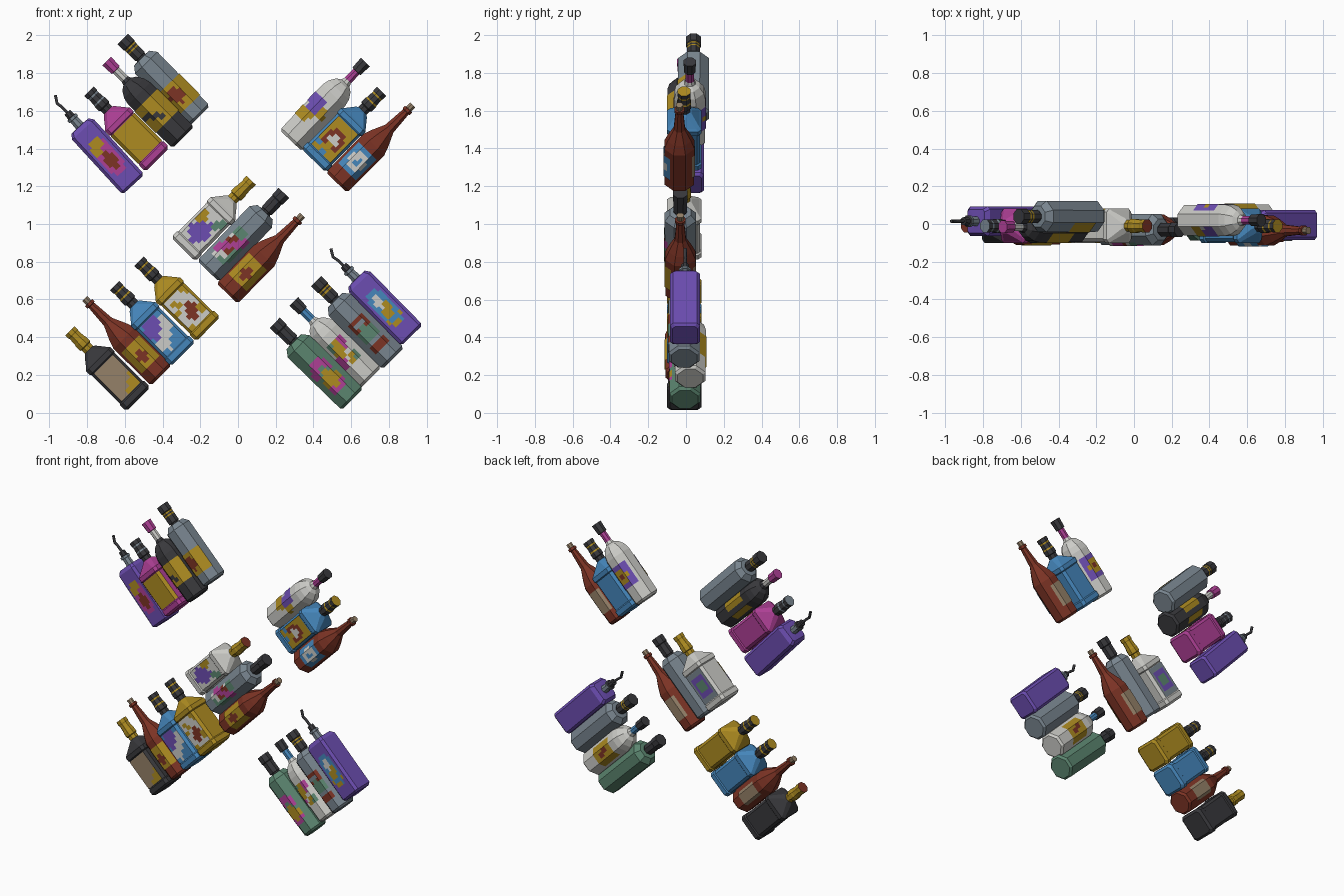
import bpy
from math import radians
from mathutils import Matrix, Vector

cube = bpy.data.objects.get("Cube")
if cube:
    bpy.data.objects.remove(cube, do_unlink=True)

# Colours, keyed by one letter for use in profiles and label patterns
PALETTE = {
    "p": ("purple", (.15, .075, .44)), "m": ("magenta", (.42, .05, .30)),
    "g": ("steel_grey", (.19, .235, .275)), "y": ("mustard", (.42, .26, .015)),
    "w": ("off_white", (.60, .60, .57)), "b": ("blue", (.06, .24, .50)),
    "r": ("red_brown", (.20, .033, .018)), "n": ("green", (.105, .235, .16)),
    "k": ("charcoal", (.04, .04, .045)), "t": ("tan", (.30, .22, .14)),
}
KEYS = list(PALETTE)
MATS = []
for title, rgb in PALETTE.values():
    mat = bpy.data.materials.new(title)
    mat.use_nodes = True
    mat.diffuse_color = (*rgb, 1)
    mat.node_tree.nodes["Principled BSDF"].inputs["Base Color"].default_value = (*rgb, 1)
    MATS.append(mat)


def make_object(name, verts, faces, colours, place):
    mesh = bpy.data.meshes.new(name)
    mesh.from_pydata(verts, [], faces)
    for mat in MATS:
        mesh.materials.append(mat)
    for poly, key in zip(mesh.polygons, colours):
        poly.material_index = KEYS.index(key)
    obj = bpy.data.objects.new(name, mesh)
    bpy.context.collection.objects.link(obj)
    obj.matrix_world = place
    return obj


def loft(name, rings, flat, place):
    """Eight-sided bottle from (height, radius, colour of the band above)."""
    verts, faces, colours = [], [], []
    for z, r, _ in rings:
        k = flat if r > .05 else .4
        for x, y in ((k, -1), (1, -k), (1, k), (k, 1), (-k, 1), (-1, k), (-1, -k), (-k, -1)):
            verts.append((x * r, y * r, z))
    for level, ring in enumerate(rings[:-1]):
        a = level * 8
        for i in range(8):
            j = (i + 1) % 8
            faces.append((a + i, a + j, a + j + 8, a + i + 8))
            colours.append(ring[2])
    faces += [tuple(range(7, -1, -1)), tuple(range(len(verts) - 8, len(verts)))]
    colours += [rings[0][2], rings[-1][2]]
    return make_object(name, verts, faces, colours, place)


def label(name, low, high, radius, flat, pattern, side, place):
    """Thin wrapped label; pattern rows run from neck to base, dots are bare."""
    rows = pattern.split("/")
    cols = len(rows[0])
    r = radius + .003
    verts, faces, colours = [], [], []
    for i in range(len(rows) + 1):
        z = high + (low - high) * i / len(rows)
        for j in range(cols + 1):
            u = 2 * j / cols - 1
            depth = min(1, 1 + flat - abs(u))
            verts.append((u * r * side, -depth * r * side, z))
    for i, row in enumerate(rows):
        for j, key in enumerate(row):
            if key != ".":
                a = i * (cols + 1) + j
                b = a + cols + 1
                faces.append((a, b, b + 1, a + 1))
                colours.append(key)
    make_object(name, verts, faces, colours, place)


def spout(name, place):
    curve = bpy.data.curves.new(name, "CURVE")
    curve.dimensions = "3D"
    curve.bevel_depth = .009
    curve.bevel_resolution = 1
    curve.use_fill_caps = True
    line = curve.splines.new("POLY")
    path = [(0, .51), (-.002, .56), (-.008, .59), (.015, .63)]
    line.points.add(len(path) - 1)
    for point, (x, z) in zip(line.points, path):
        point.co = (x, 0, z, 1)
    curve.materials.append(MATS[KEYS.index("k")])
    obj = bpy.data.objects.new(name, curve)
    bpy.context.collection.objects.link(obj)
    obj.matrix_world = place


# Bottle profiles: c = glass, n = neck, k = cap, s = cap stripe, e = cap end
def square(c, n, k, s, e):
    return [(0, .076, c), (.014, .091, c), (.045, .091, c), (.052, .085, c), (.265, .085, c),
            (.272, .091, c), (.30, .091, c), (.312, .08, c), (.36, .042, c), (.37, .03, n),
            (.395, .03, k), (.40, .037, k), (.432, .037, s), (.442, .034, k), (.475, .032, s),
            (.485, .032, k), (.49, .035, k), (.514, .035, e)]


def octagon(c, n, k, s, e):
    return [(0, .068, c), (.014, .081, c), (.40, .083, c), (.435, .056, c), (.437, .03, n),
            (.445, .03, k), (.447, .035, k), (.495, .035, s), (.505, .035, k), (.515, .035, s),
            (.525, .035, k), (.53, .039, k), (.578, .039, e)]


def domed(c, n, k, s, e):
    return [(0, .068, c), (.014, .081, c), (.33, .083, c), (.37, .074, c), (.405, .052, c),
            (.42, .029, c), (.44, .022, n), (.505, .022, k), (.507, .03, k), (.535, .031, s),
            (.54, .031, k), (.574, .033, e)]


def sloped(c, n, k, s, e):
    return [(0, .066, c), (.014, .078, c), (.28, .08, c), (.33, .062, c), (.40, .03, n),
            (.525, .02, n), (.528, .027, n), (.545, .027, n), (.546, .018, k), (.576, .019, e)]


def pourer(c, n, k, s, e):
    return [(0, .066, c), (.014, .079, c), (.395, .079, c), (.42, .062, c), (.422, .026, n),
            (.468, .024, n), (.47, .031, s), (.485, .031, k), (.488, .022, k), (.52, .02, e)]


# shape: (profile, flat share of the section, label radius, label range)
SHAPES = {
    "square": (square, .8, .086, (.055, .262)),
    "octagon": (octagon, .4, .0825, (.08, .29)),
    "domed": (domed, .4, .0825, (.12, .28)),
    "sloped": (sloped, .4, .08, (.08, .235)),
    "pourer": (pourer, .8, .079, (.09, .32)),
}

SPOT = ".yyyyyyyy./.yyyyyyyy./.yyyrryyy./.yyrrrryy./.yyyrryyy./.yyyyyyyy."
PLAIN = "..tttttt../..tttttt.."
SHIELD = ".bbbbbbbb./.bbwwwwbb./.bwwwbwwb./.bwwbbwwb./.bbwwwwbb./.bbbbbbbb."

# name, shape, colours, base x, base z, depth y, tilt, front label, back label
BOTTLES = [
    ("purple_upper", "pourer", "pgkgk", -.554, 1.209, .015, -42.5,
     "...yyyy.../..yyyyym../..yyymmm../..mmrrmm../..mrrrrm../..mrrrrm../..mmrrmm../...mmmm...", ""),
    ("magenta_square", "square", "mkkgg", -.427, 1.341, -.01, -45,
     "yyyyyyyyyy/yyyyyyyyyy", ""),
    ("charcoal_domed", "domed", "kwmmm", -.29, 1.458, -.015, -45,
     "yyyyyyyyyy/yyyyyyyyyy/kkkyyyyyyy/yykkkyyyyy/yyyykkyyyy/yyyyyyyyyy", "kyyyykkyyk/kyyyykkyyk"),
    ("grey_upper", "octagon", "gkkyk", -.206, 1.569, .04, -44.5,
     ".........../.........../yyyyyyyyyyy".replace("...........", "..........").replace("yyyyyyyyyyy", "yyyyyyyyyy")
     + "/yyyrrryyyy/yyrrrrryyy/yyyrrrryyy/yyyyryyyyy/yyyyyyyyyy", ""),
    ("white_domed_upper", "domed", "wmkkk", .28, 1.442, .02, 43.5,
     "ppppp...../pppppyy.../.ppppyyy../yyyyyww.../yyyyww....", ".pppppppp./.ppyyyypp./.pyyrryyp./.ppyyyypp./.pppppppp."),
    ("blue_upper", "square", "bkkyy", .401, 1.336, -.01, 44.5,
     ".yyyyyyyy./.yyyyyyyy./.yyrrrryy./.yrrwwrry./.yrwwwwry./.yrryyrry./.bbyyyyyy./.yyybbyyy.", ""),
    ("red_upper", "sloped", "rrttt", .522, 1.22, -.035, 44.5, SHIELD, PLAIN),
    ("white_square", "square", "wyyyr", -.29, .865, -.01, 44.5,
     ".......nn./.yywwwnnn./.yyywpnn../.yyppppw../.wpppppp../.pppppppw./.wpppppw../....pp....",
     ".gggggggg./.gppppppg./.gpnnnnpg./.gpnnnnpg./.gppppppg./.gggggggg."),
    ("grey_centre", "octagon", "gkkkk", -.158, .749, -.03, 44,
     "..nnnn..../..nnnnmm../..wrrmmm../..rrmmmn../..mmmrnn../.mmmrrnn../.mmwwwnn../..wwnnn...", ""),
    ("red_centre", "sloped", "rrttt", -.058, .632, -.03, 44, SPOT, PLAIN),
    ("charcoal_square", "square", "kyyyr", -.528, .071, -.01, -45,
     ".tttttttt./.tttttttt./.tttttttt./.tttttttt./.ttttttty./.tttttyyy./.tttyyyyy.", ""),
    ("red_lower", "sloped", "rrttt", -.406, .198, -.03, -45, SPOT, PLAIN),
    ("blue_lower", "square", "bkkyy", -.29, .31, -.01, -45,
     ".bpppppbb./.ppppppww./.pppppwww./.bppwwwww./.wwwwwwbb./.wwwwbbbb./.bbwbbbbb.", ""),
    ("mustard_square", "square", "ykkyy", -.158, .442, -.01, -45.5,
     ".wwwwwwyy./.wyywwwwy./.wwyywwww./.yywwrrww./.wwwrrrrw./.wwrrrryy./.wwwrrwyy./.yywwwwww.", ""),
    ("green_octagon", "octagon", "nkkkk", .607, .071, -.005, -45.5,
     "...mmmm.../..mmmmmm../.mmmnnmm../.mmnyynm../..nyyyy.../..yyyyyy../..yyyyyy../..mmyymm../..mmmmm...", ""),
    ("white_domed_lower", "domed", "wbkkk", .702, .183, .022, -45,
     "..nnyymm../..nyyymm../.wyyyym.../.mmyyww.../.mmmwyyn../.mmwyynn..", ".yyyyyyyy./.yyrryyyy./.yyyrryyy./.yyyyyyyy."),
    ("grey_lower", "octagon", "gkkyk", .823, .288, -.01, -45,
     "..rrrrrr../..rggggr../..rrnnrr../..nnnnnn../..nnnnnn../..nnnnnn../...gggg.../..rrrrrr../..rrrrrr..", ""),
    ("purple_lower", "pourer", "pgkgk", .923, .41, -.005, -44.5,
     "...bbbb.../..bbwwbb../..bwwwbb../..bbwyyb../..byyyyb../..byyybb../..ybbbby../...yyyb...", ""),
]

# Build every bottle with its labels
for name, shape, glass, x, z, y, tilt, front, back in BOTTLES:
    profile, flat, radius, (low, high) = SHAPES[shape]
    place = Matrix.Translation(Vector((x, y, z))) @ Matrix.Rotation(radians(tilt), 4, "Y")
    loft(name + "_bottle", profile(*glass), flat, place)
    if front:
        label(name + "_front_label", low, high, radius, flat, front, 1, place)
    if back:
        label(name + "_back_label", low, high, radius, flat, back, -1, place)
    if shape == "pourer":
        spout(name + "_spout", place)
